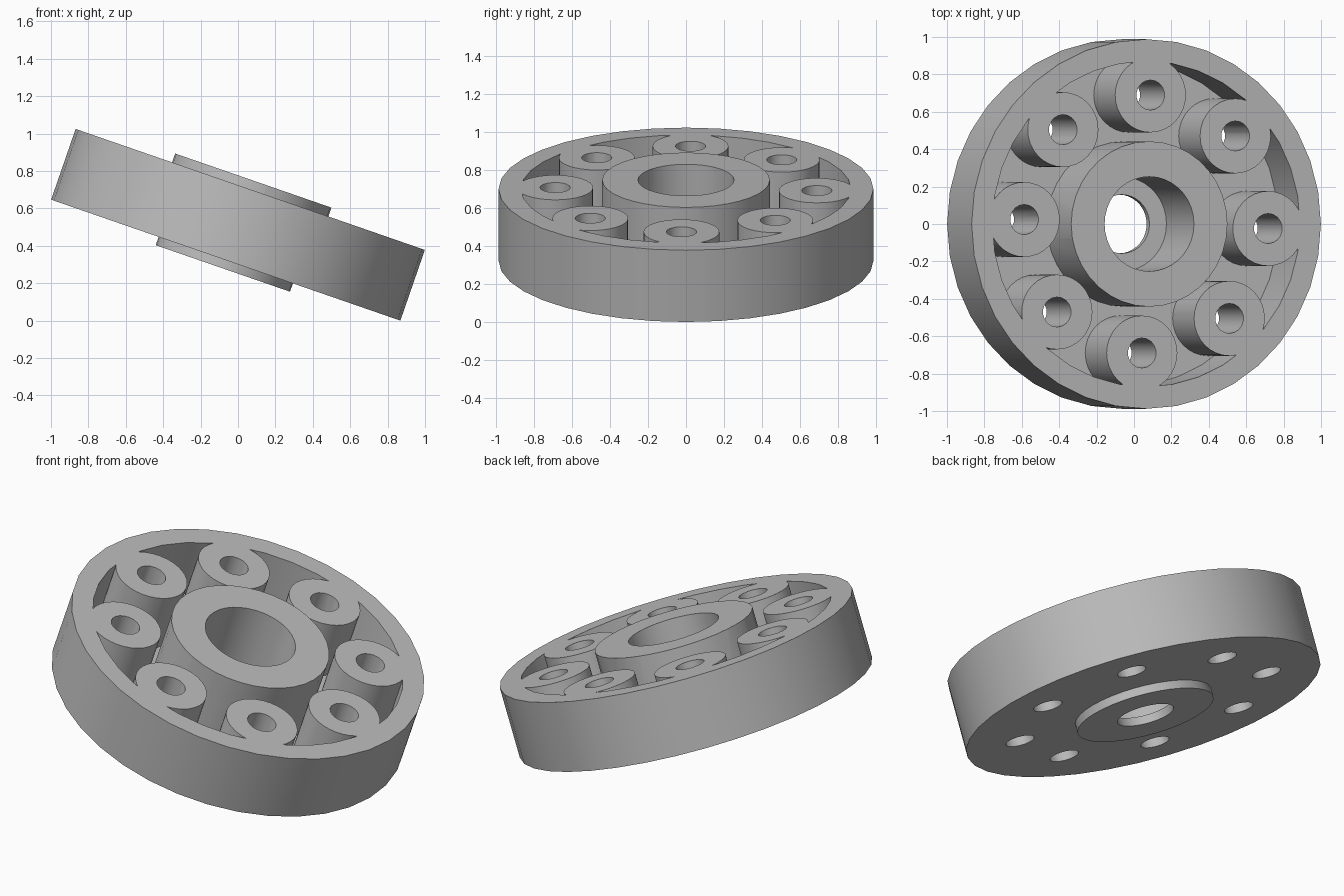
import bpy
import bmesh
from math import cos, sin, pi, radians

if "Cube" in bpy.data.objects:
    bpy.data.objects.remove(bpy.data.objects["Cube"], do_unlink=True)

TILT = radians(19.1)
RADIUS, HEIGHT = 0.988, 0.40
HUB_TOP, HUB_BOTTOM = 0.45, -0.047
POCKET_FLOOR = 0.05
BOSS_COUNT, BOSS_RING = 8, 0.69
BOSS_TURN = radians(-2)

grey = bpy.data.materials.new("grey")
grey.use_nodes = True
colour = (0.5, 0.5, 0.5, 1)
grey.diffuse_color = colour
grey.node_tree.nodes["Principled BSDF"].inputs["Base Color"].default_value = colour


def lathe(name, profile, sides):
    """Revolve a closed (radius, z) profile into a ring-shaped solid."""
    bm = bmesh.new()
    rings = []
    for i in range(sides):
        a = 2 * pi * i / sides
        rings.append([bm.verts.new((r * cos(a), r * sin(a), z)) for r, z in profile])
    n = len(profile)
    for i in range(sides):
        here, there = rings[i], rings[(i + 1) % sides]
        for j in range(n):
            k = (j + 1) % n
            bm.faces.new((here[j], there[j], there[k], here[k]))
    return finish(name, bm)


def boss_pins(name, radius, low, high, sides):
    """A circle of upright pins, one for each boss."""
    bm = bmesh.new()
    for i in range(BOSS_COUNT):
        a = BOSS_TURN + 2 * pi * i / BOSS_COUNT
        made = bmesh.ops.create_cone(bm, cap_ends=True, segments=sides, radius1=radius,
                                     radius2=radius, depth=high - low)
        bmesh.ops.translate(bm, verts=made["verts"],
                            vec=(BOSS_RING * cos(a), BOSS_RING * sin(a), (low + high) / 2))
    return finish(name, bm)


def finish(name, bm):
    bmesh.ops.recalc_face_normals(bm, faces=bm.faces[:])
    mesh = bpy.data.meshes.new(name)
    bm.to_mesh(mesh)
    bm.free()
    mesh.materials.append(grey)
    obj = bpy.data.objects.new(name, mesh)
    bpy.context.collection.objects.link(obj)
    return obj


def activate(obj):
    bpy.ops.object.select_all(action="DESELECT")
    obj.select_set(True)
    bpy.context.view_layer.objects.active = obj


def cut(target, cutter):
    """Subtract the cutter from the target, then discard it."""
    mod = target.modifiers.new("cut", "BOOLEAN")
    mod.operation = "DIFFERENCE"
    mod.solver = "EXACT"
    mod.object = cutter
    activate(target)
    bpy.ops.object.modifier_apply(modifier=mod.name)
    bpy.data.objects.remove(cutter, do_unlink=True)


# Wheel with raised hub, stepped bore and lower collar
wheel = lathe("wheel_body", [
    (0.157, HUB_BOTTOM), (0.38, HUB_BOTTOM), (0.38, 0), (RADIUS, 0),
    (RADIUS, HEIGHT), (0.465, HEIGHT), (0.465, HUB_TOP), (0.253, HUB_TOP),
    (0.253, 0), (0.157, 0)], 36)

# Ring pocket between hub and rim, leaving the round bosses standing
pocket = lathe("pocket_cutter", [
    (0.442, POCKET_FLOOR), (0.87, POCKET_FLOOR), (0.87, 0.6), (0.442, 0.6)], 36)
cut(pocket, boss_pins("boss_cutter", 0.2, -0.1, 0.8, 32))
cut(wheel, pocket)

# Through holes in the bosses
cut(wheel, boss_pins("hole_cutter", 0.08, -0.2, 0.8, 18))

# Smooth round walls, sharp rims, leaning pose
activate(wheel)
bpy.ops.object.shade_smooth_by_angle(angle=radians(30))
wheel.rotation_euler = (0, TILT, 0)
wheel.location = (-HEIGHT / 2 * sin(TILT), 0, RADIUS * sin(TILT))
